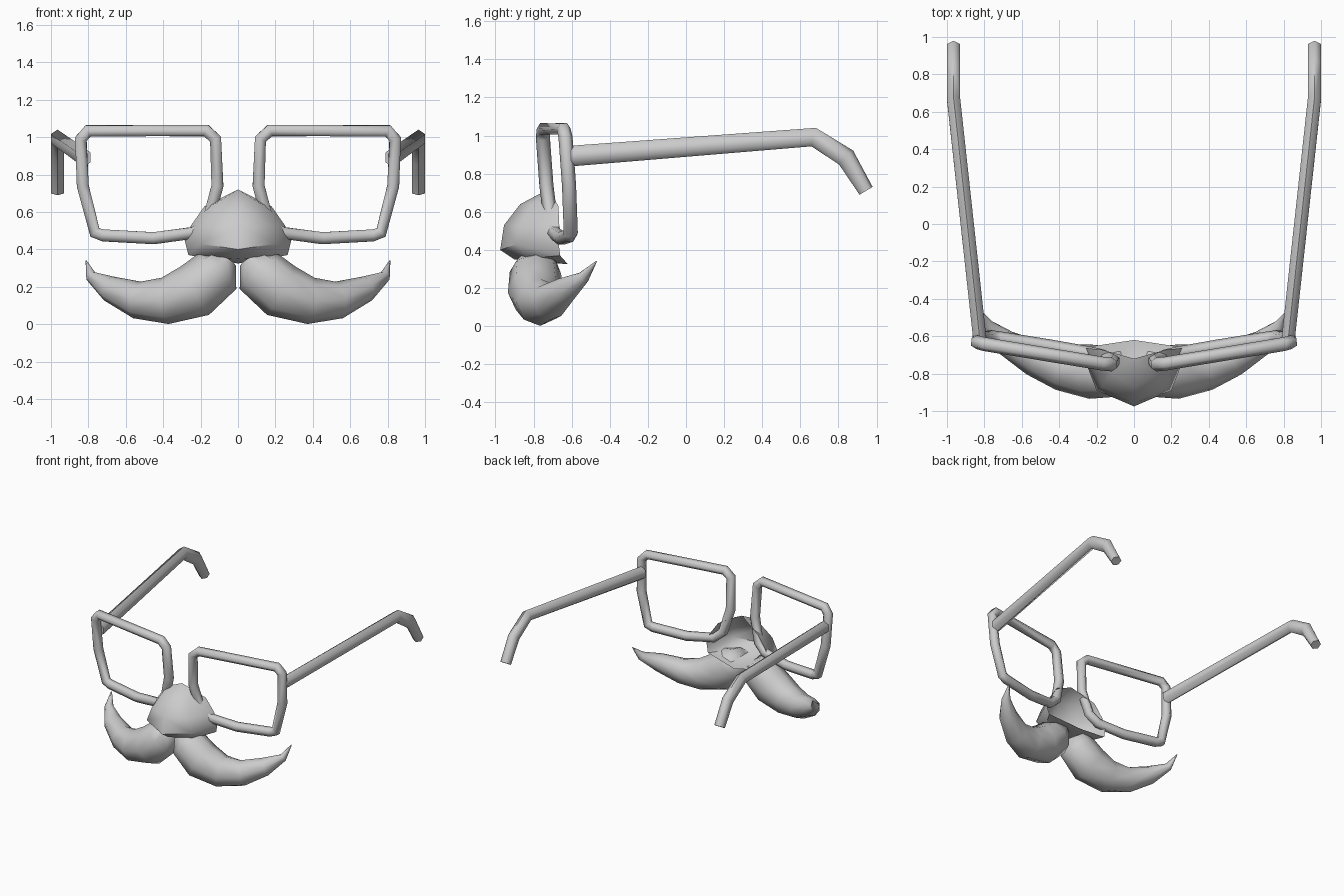
import bpy, bmesh
from math import sin, cos, pi, radians
from mathutils import Vector

cube = bpy.data.objects.get("Cube")
if cube:
    bpy.data.objects.remove(cube)

grey = bpy.data.materials.new("plain grey")
grey.use_nodes = True
colour = (0.6, 0.6, 0.6, 1)
grey.diffuse_color = colour
grey.node_tree.nodes["Principled BSDF"].inputs["Base Color"].default_value = colour


def finish(name, bm, angle):
    """Turn a half mesh into a mirrored, shaded object."""
    bmesh.ops.recalc_face_normals(bm, faces=bm.faces)
    mesh = bpy.data.meshes.new(name)
    bm.to_mesh(mesh)
    bm.free()
    mesh.materials.append(grey)
    obj = bpy.data.objects.new(name, mesh)
    bpy.context.collection.objects.link(obj)
    mirror = obj.modifiers.new("Mirror", 'MIRROR')
    mirror.use_clip = True
    bpy.ops.object.select_all(action='DESELECT')
    obj.select_set(True)
    bpy.context.view_layer.objects.active = obj
    bpy.ops.object.shade_smooth_by_angle(angle=radians(angle))
    return obj


def sweep(name, path, radii, ref, sides, closed=False, angle=65):
    """Sweep an oval section along a path, mitred at the bends."""
    bm = bmesh.new()
    pts = [Vector(p) for p in path]
    n = len(pts)
    rings = []
    for i, p in enumerate(pts):
        prev = pts[i - 1] if i or closed else None
        nxt = pts[(i + 1) % n] if i < n - 1 or closed else None
        a = (p - prev).normalized() if prev else (nxt - p).normalized()
        b = (nxt - p).normalized() if nxt else a
        t = (a + b).normalized()
        u = t.cross(Vector(ref)).normalized()
        v = u.cross(t)
        ru, rv = radii[i % len(radii)]
        ring = []
        for k in range(sides):
            w = 2 * pi * k / sides
            ring.append(bm.verts.new(p + v * rv * cos(w) + u * ru * sin(w)))
        rings.append(ring)
    for i in range(n if closed else n - 1):
        r, s = rings[i], rings[(i + 1) % n]
        for k in range(sides):
            j = (k + 1) % sides
            bm.faces.new((r[k], r[j], s[j], s[k]))
    if not closed:
        bm.faces.new(rings[0])
        bm.faces.new(rings[-1])
    return finish(name, bm, angle)


# Lens rims: closed loops on a plane that leans and wraps back
outline = [(.17, 1.035), (.8, 1.035), (.84, .99), (.83, .74), (.765, .49),
           (.72, .475), (.45, .46), (.23, .49), (.16, .55), (.11, .74), (.12, .99)]
rim = [(x, -.755 + .165 * (x - .12) + .08 * (1.04 - z), z) for x, z in outline]
sweep("lens_rims", rim, [(.037, .037)], (0, 1, 0), 6, closed=True)

# Temple arms with hooked ends
sweep("temple_arms",
      [(.825, -.61, .892), (.965, .67, .992), (.965, .84, .885), (.965, .945, .71)],
      [(.041, .054), (.041, .05), (.041, .052), (.041, .04)], (0, 0, 1), 6)

# Moustache halves, tapering to upturned tips
sweep("moustache",
      [(.07, -.78, .35), (.115, -.79, .28), (.23, -.79, .18), (.39, -.765, .125),
       (.54, -.715, .13), (.685, -.635, .19), (.785, -.54, .255), (.812, -.47, .34)],
      [(.07, .1), (.14, .135), (.15, .145), (.125, .125),
       (.1, .095), (.07, .07), (.03, .035), (.003, .003)],
      (0, 1, 0), 8)

# Nose: open-backed shell, each level running front, cheek, back
bm = bmesh.new()
levels = [
    [(0, -.87, .64), (.12, -.8, .645), (.18, -.67, .63)],
    [(0, -.955, .53), (.17, -.87, .53), (.25, -.665, .53)],
    [(0, -.975, .4), (.2, -.89, .43), (.285, -.67, .45)],
    [(0, -.9, .35), (.17, -.83, .355), (.265, -.66, .37)],
]
rows = [[bm.verts.new(p) for p in level] for level in levels]
top = bm.verts.new((0, -.72, .72))
base = bm.verts.new((0, -.62, .325))
for r, s in zip(rows, rows[1:]):
    for k in range(2):
        bm.faces.new((r[k], r[k + 1], s[k + 1], s[k]))
for k in range(2):
    bm.faces.new((top, rows[0][k + 1], rows[0][k]))
    bm.faces.new((base, rows[-1][k], rows[-1][k + 1]))
finish("nose", bm, 50)
